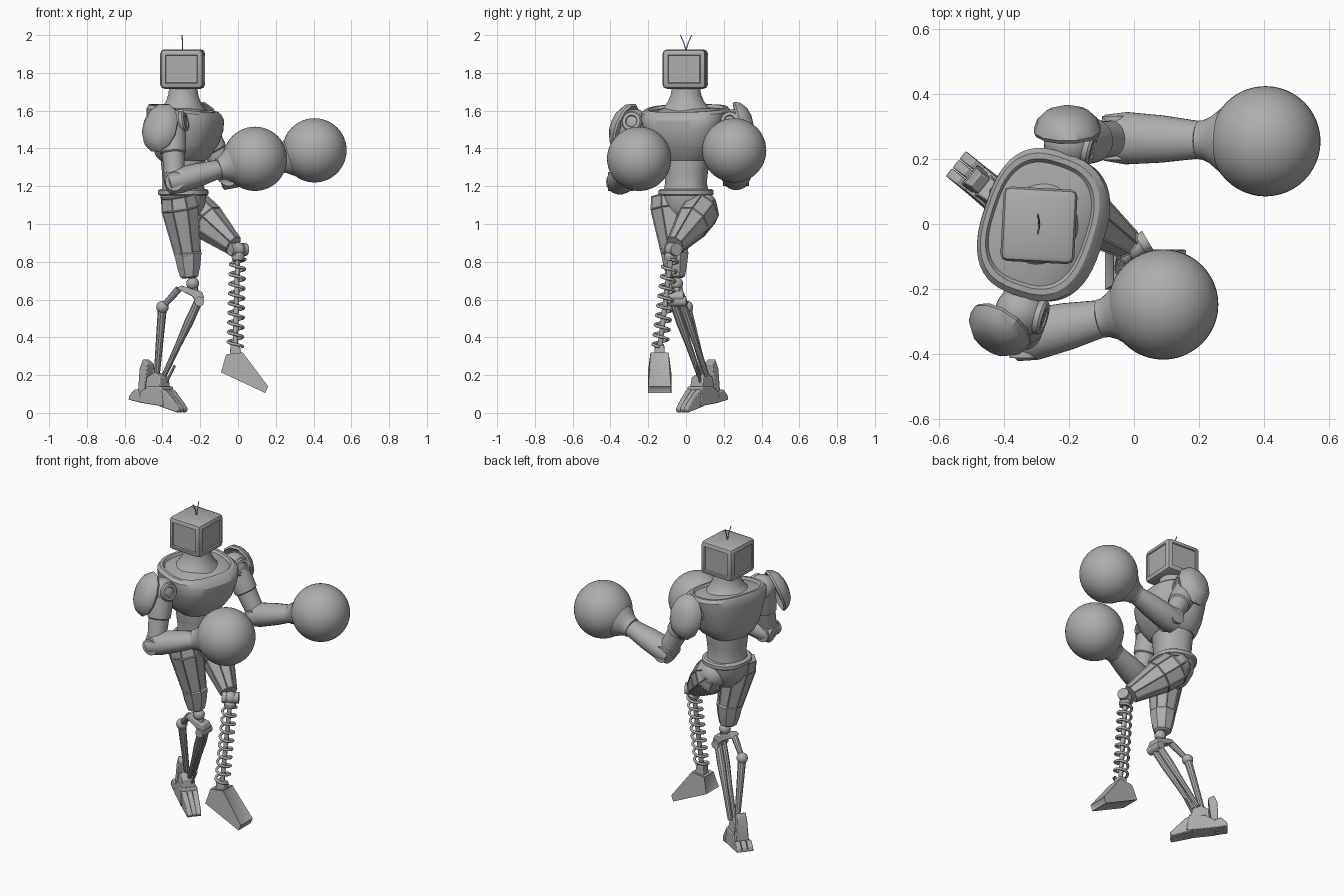
import bpy, bmesh, math
from mathutils import Vector, Matrix

if "Cube" in bpy.data.objects:
    bpy.data.objects.remove(bpy.data.objects["Cube"])

grey = bpy.data.materials.new("robot grey")
grey.use_nodes = True
shade = (0.42, 0.42, 0.42, 1)
grey.diffuse_color = shade
grey.node_tree.nodes["Principled BSDF"].inputs["Base Color"].default_value = shade


def finish(name, bm, bevel=0):
    bmesh.ops.recalc_face_normals(bm, faces=bm.faces)
    mesh = bpy.data.meshes.new(name)
    bm.to_mesh(mesh)
    bm.free()
    mesh.materials.append(grey)
    ob = bpy.data.objects.new(name, mesh)
    bpy.context.collection.objects.link(ob)
    if bevel:
        mod = ob.modifiers.new("bevel", 'BEVEL')
        mod.width, mod.segments = bevel, 2
    bpy.ops.object.select_all(action='DESELECT')
    ob.select_set(True)
    bpy.context.view_layer.objects.active = ob
    bpy.ops.object.shade_smooth_by_angle(angle=math.radians(30))
    return ob


def loft(bm, rings):
    """Skin a list of point rings and cap both ends."""
    loops = [[bm.verts.new(p) for p in ring] for ring in rings]
    n = len(loops[0])
    sides = []
    for lo, hi in zip(loops, loops[1:]):
        for i in range(n):
            j = (i + 1) % n
            sides.append(bm.faces.new((lo[i], lo[j], hi[j], hi[i])))
    bm.faces.new(loops[0])
    bm.faces.new(loops[-1])
    return sides


def sink_panels(bm, faces, rim, depth=-0.004):
    bmesh.ops.recalc_face_normals(bm, faces=bm.faces)
    bmesh.ops.inset_individual(bm, faces=faces, thickness=rim, depth=depth)


def limb(name, a, b, prof, seg=28, squash=1, panel=0):
    """Round part along a-b; prof lists (fraction, radius)."""
    a, b = Vector(a), Vector(b)
    axis = (b - a).normalized()
    ref = Vector((0, 0, 1)) if abs(axis.z) < 0.9 else Vector((1, 0, 0))
    side = axis.cross(ref).normalized()
    up = side.cross(axis)
    angles = [math.tau * (i + 0.5) / seg for i in range(seg)]
    rings = [[a.lerp(b, t) + r * (side * math.cos(w) + up * math.sin(w) * squash)
              for w in angles] for t, r in prof]
    bm = bmesh.new()
    sides = loft(bm, rings)
    if panel:
        sink_panels(bm, sides, panel)
    return finish(name, bm)


def rod(name, a, b, r, seg=12):
    return limb(name, a, b, [(0, r), (1, r)], seg)


def ball(name, p, r, seg=32):
    bm = bmesh.new()
    bmesh.ops.create_uvsphere(bm, u_segments=seg, v_segments=seg // 2, radius=r,
                              matrix=Matrix.Translation(p))
    return finish(name, bm)


def body(name, rows, power=2.0, yaw=-18, seg=48):
    """Stack of rounded sections; rows hold (z, shift, depth, width, tilt)."""
    turn = Matrix.Translation((-0.29, 0, 0)) @ Matrix.Rotation(math.radians(yaw), 4, 'Z')
    rings = []
    for z, cx, rx, ry, tilt in rows:
        ring = []
        for i in range(seg):
            c, s = math.cos(math.tau * i / seg), math.sin(math.tau * i / seg)
            x = math.copysign(abs(c) ** (2 / power), c) * rx
            y = math.copysign(abs(s) ** (2 / power), s) * ry
            ring.append(turn @ Vector((x + cx, y, z - tilt * x)))
        rings.append(ring)
    bm = bmesh.new()
    loft(bm, rings)
    return finish(name, bm)


def slab(name, origin, yaw, pts, panel=0, shift=0):
    """Side outline of (along, height, half width) given thickness."""
    place = Matrix.Translation(origin) @ Matrix.Rotation(math.radians(yaw), 4, 'Z')
    bm = bmesh.new()
    sides = loft(bm, [[place @ Vector((u, shift + k * w, z)) for u, z, w in pts]
                      for k in (-1, 1)])
    if panel:
        sink_panels(bm, sides, panel)
    return finish(name, bm, 0 if panel else 0.005)


# Head: bevelled box with a shallow sunken screen on every side
bm = bmesh.new()
bmesh.ops.create_cube(bm, size=1, matrix=Matrix.Translation((-0.293, -0.004, 1.82))
                      @ Matrix.Rotation(math.radians(-3), 4, 'Z')
                      @ Matrix.Diagonal((0.228, 0.23, 0.208, 1)))
bmesh.ops.bevel(bm, geom=bm.edges[:], offset=0.022, segments=2, profile=0.5, affect='EDGES')
walls = [f for f in bm.faces if f.calc_area() > 0.02 and abs(f.normal.z) < 0.5]
bmesh.ops.inset_individual(bm, faces=walls, thickness=0.01, depth=0)
bmesh.ops.inset_individual(bm, faces=walls, thickness=0.005, depth=-0.007)
finish("head", bm)
for s in (-1, 1):
    rod("antenna", (-0.293, 0, 1.92), (-0.293, s * 0.012, 1.96), 0.003, 6)
    rod("antenna_tip", (-0.293, s * 0.012, 1.96), (-0.297, s * 0.03, 2.0), 0.003, 6)

# Neck and torso
body("neck", [(1.585, 0, .135, .16, .1), (1.615, 0, .112, .122, .05), (1.65, 0, .09, .095, 0),
              (1.69, 0, .078, .079, 0), (1.735, 0, .074, .074, 0)])
body("chest", [(1.335, 0, .115, .12, 0), (1.36, 0, .135, .155, 0), (1.42, .01, .165, .19, 0),
               (1.5, .015, .185, .213, .03), (1.56, .012, .19, .23, .07),
               (1.595, .005, .182, .232, .11), (1.613, 0, .168, .215, .13),
               (1.613, 0, .153, .198, .13), (1.6, 0, .145, .188, .12),
               (1.615, 0, .1, .11, .05)], power=2.7)
body("belly", [(1.18, 0, .11, .115, 0), (1.22, 0, .106, .108, 0), (1.28, 0, .11, .115, 0),
               (1.33, 0, .115, .122, 0), (1.36, 0, .115, .122, 0)], power=2.3)
body("belt", [(1.15, 0, .12, .135, 0), (1.157, 0, .132, .145, 0), (1.178, 0, .132, .145, 0),
              (1.186, 0, .12, .135, 0)], power=2.3, yaw=-8)
body("pelvis", [(1.0, 0, .04, .05, 0), (1.04, 0, .085, .09, 0), (1.1, 0, .115, .12, 0),
                (1.155, 0, .12, .13, 0)], power=2.3, yaw=-8)

# Arms: shoulder, elbow, glove, pad centre, pad direction
arms = {
    "right": ((-.35, -.27, 1.53), (-.335, -.345, 1.225), (.09, -.248, 1.345),
              (-.405, -.31, 1.505), (-.5, -.75, .33)),
    "left": ((-.2, .25, 1.53), (-.05, .265, 1.25), (.405, .255, 1.39),
             (-.205, .278, 1.515), (-.02, 1, .25)),
}
for side, (sh, el, gl, pc, pn) in arms.items():
    sh, el, gl, pc, pn = map(Vector, (sh, el, gl, pc, pn))
    pn.normalize()
    ball(side + "_shoulder", sh, 0.078)
    rod(side + "_shoulder_socket", Vector((-.29, 0, 1.53)).lerp(sh, .6), sh, 0.065, 20)
    hub = sh + Vector((.075, -.02, .015))
    limb(side + "_shoulder_hub", sh, hub, [(0, .055), (.9, .055), (1, .048), (1, .032), (.93, .028)])
    limb(side + "_upper_arm", sh, el, [(.05, .07), (.3, .072), (.5, .068), (.52, .06),
                                       (.8, .056), (1, .056)])
    rod(side + "_elbow", el + Vector((0, -.068, 0)), el + Vector((0, .068, 0)), 0.05, 16)
    limb(side + "_forearm", el, gl, [(-.1, .055), (-.085, .072), (.06, .082), (.3, .074), (.56, .058)],
         16, .85)
    limb(side + "_glove_cuff", el, gl, [(.54, .05), (.55, .06), (.58, .061), (.63, .072),
                                        (.7, .098), (.75, .1)])
    ball(side + "_glove", gl, 0.17, 48)
    limb(side + "_shoulder_pad", pc, pc + pn * .08,
         [(.3, .075), (0, .1), (.15, .106), (.5, .096), (.85, .068), (1, .035)], 12, 1.3)

# Standing right leg
limb("right_thigh", (-.317, -.095, 1.15), (-.266, -.06, .84),
     [(0, .098), (.22, .108), (1, .076)], 8, panel=.007)
limb("right_thigh_cuff", (-.266, -.06, .86), (-.258, -.054, .715),
     [(0, .068), (.1, .078), (.6, .066), (.95, .052), (1, .04)], 8)
ball("right_knee", (-.24, -.05, .685), .034, 20)
rod("right_knee_post", (-.248, -.05, .73), (-.225, -.05, .63), .02)
slab("right_knee_bracket", (-.25, -.05, 0), 0,
     [(-.075, .66, .03), (-.05, .675, .03), (.06, .64, .038), (.07, .615, .038),
      (.055, .565, .038), (.035, .56, .038), (.01, .615, .038)])
rod("right_knee_pin", (-.205, -.1, .59), (-.205, .0, .59), .026, 16)
rear, ankle = Vector((-.4, .005, .56)), Vector((-.43, .1, .2))
limb("rear_link", (-.315, -.04, .655), rear, [(0, .02), (1, .016)], 10)
ball("rear_joint", rear, .033, 20)
limb("rear_strut", rear, ankle, [(0, .024), (.5, .02), (1, .016)], 10)
for s in (-1, 1):
    limb("front_strut", (-.205, -.05 + s * .022, .6), (-.39, .09 + s * .02, .2),
         [(0, .022), (.3, .024), (.6, .017), (1, .014)], 10)
rod("ankle_piston", (-.335, .06, .25), (-.39, .08, .14), .007, 8)

# Right foot: ankle block, rear plate, split toes and heel, turned outward
base, turn = (-.43, .09, 0), -39
slab("right_ankle", base, turn, [(-.05, .1, .045), (-.045, .19, .032), (0, .215, .025),
                                 (.05, .19, .038), (.065, .08, .05), (.02, .055, .05)])
slab("right_heel_plate", base, turn, [(-.1, .09, .04), (-.095, .235, .03), (-.075, .285, .025),
                                      (-.04, .26, .03), (-.06, .09, .04)])
slab("right_instep", base, turn, [(-.085, .055, .05), (-.08, .11, .045), (-.03, .14, .045),
                                  (.07, .14, .05), (.085, .035, .055)])
for k in (-1, 0, 1):
    slab("right_toe", base, turn + k * -4, [(.05, .035, .017), (.055, .13, .015), (.085, .12, .015),
                                            (.15, .055, .016), (.178, .022, .015), (.168, .002, .016)],
         shift=k * .038)
    slab("right_heel", base, turn, [(-.155, .07, .016), (-.148, .095, .015), (-.115, .125, .014),
                                    (-.075, .11, .014), (-.075, .055, .016)], shift=k * .034)

# Raised left leg with spring shin
knee, shin_end = Vector((0, -.075, .865)), Vector((-.015, -.14, .34))
limb("left_thigh", (-.25, .095, 1.09), knee,
     [(-.1, .06), (.05, .098), (.35, .094), (.9, .052)], 8, 1.1, panel=.007)
ball("left_hip", (-.25, .08, 1.09), .085, 24)
ball("left_knee", knee, .038, 20)
for s in (-1, 1):
    rod("left_knee_disc", knee + Vector((s * .02, s * .012, 0)),
        knee + Vector((s * .042, s * .025, 0)), .034, 16)
rod("shin_rod", knee, shin_end, .014)
limb("spring_seat", knee + Vector((0, -.003, -.02)), knee + Vector((0, -.01, -.06)),
     [(0, .03), (.4, .036), (1, .03)], 16)

# Spring coil
curve = bpy.data.curves.new("shin_spring", 'CURVE')
curve.dimensions, curve.bevel_depth, curve.bevel_resolution = '3D', .008, 2
turns, steps = 9, 20
line = curve.splines.new('POLY')
line.points.add(turns * steps)
for i, p in enumerate(line.points):
    w = math.tau * i / steps
    c = knee.lerp(shin_end, .1 + .88 * i / (turns * steps))
    p.co = (c.x + .039 * math.cos(w), c.y + .039 * math.sin(w), c.z, 1)
curve.materials.append(grey)
spring = bpy.data.objects.new("shin_spring", curve)
bpy.context.collection.objects.link(spring)
bpy.ops.object.select_all(action='DESELECT')
spring.select_set(True)
bpy.context.view_layer.objects.active = spring
bpy.ops.object.convert(target='MESH')
bpy.ops.object.shade_smooth()

# Left foot
slab("left_ankle", (-.015, -.14, 0), 0, [(-.028, .29, .03), (-.025, .365, .024),
                                         (.025, .355, .024), (.035, .29, .03)])
slab("left_foot", (0, -.14, 0), 0, [(-.063, .31, .048), (.025, .32, .048), (.16, .14, .06),
                                    (.145, .105, .062), (-.09, .215, .062)], panel=.012)
